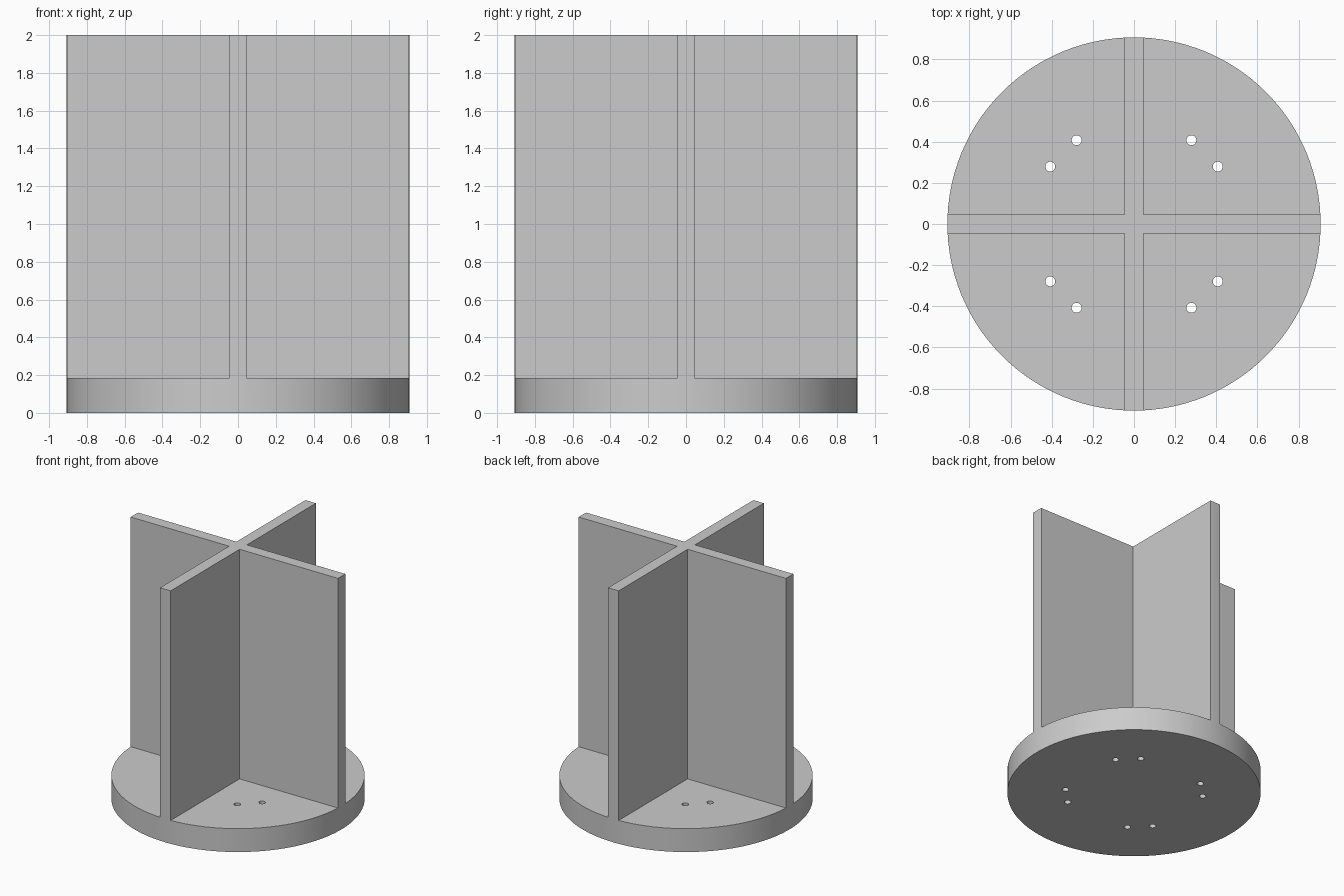
import bpy, bmesh, math
from mathutils import Matrix

cube = bpy.data.objects.get("Cube")
if cube:
    bpy.data.objects.remove(cube, do_unlink=True)

RADIUS, HEIGHT, BASE, HALF = 0.907, 2.0, 0.185, 0.046
HOLE_NEAR, HOLE_FAR, HOLE_RADIUS = 0.279, 0.407, 0.024


def add_cylinder(bm, x, y, z0, z1, radius, sides):
    bmesh.ops.create_cone(
        bm, cap_ends=True, segments=sides, radius1=radius, radius2=radius,
        depth=z1 - z0, matrix=Matrix.Translation((x, y, (z0 + z1) / 2)))


def add_box(bm, lo, hi):
    mid = [(a + b) / 2 for a, b in zip(lo, hi)]
    size = [b - a for a, b in zip(lo, hi)]
    bmesh.ops.create_cube(
        bm, size=1, matrix=Matrix.Translation(mid) @ Matrix.Diagonal((*size, 1)))


def make_object(name, bm):
    mesh = bpy.data.meshes.new(name)
    bm.to_mesh(mesh)
    bm.free()
    obj = bpy.data.objects.new(name, mesh)
    bpy.context.collection.objects.link(obj)
    return obj


def cut(obj, cutter):
    mod = obj.modifiers.new(cutter.name, 'BOOLEAN')
    mod.operation, mod.solver, mod.object = 'DIFFERENCE', 'EXACT', cutter
    bpy.context.view_layer.objects.active = obj
    bpy.ops.object.modifier_apply(modifier=mod.name)
    bpy.data.objects.remove(cutter, do_unlink=True)


# Round body, from which the base and the crossed vanes are cut
bm = bmesh.new()
add_cylinder(bm, 0, 0, 0, HEIGHT, RADIUS, 128)
stand = make_object("round_base_with_crossed_vanes", bm)

# Four open quarters between the vanes, and a pair of bolt holes in each
quarters, holes = bmesh.new(), bmesh.new()
for sx in (-1, 1):
    for sy in (-1, 1):
        xs, ys = sorted((sx * HALF, sx * 1.2)), sorted((sy * HALF, sy * 1.2))
        add_box(quarters, (xs[0], ys[0], BASE), (xs[1], ys[1], HEIGHT + 0.2))
        for x, y in ((HOLE_NEAR, HOLE_FAR), (HOLE_FAR, HOLE_NEAR)):
            add_cylinder(holes, sx * x, sy * y, -0.1, BASE + 0.1, HOLE_RADIUS, 32)
cut(stand, make_object("quarter_cutter", quarters))
cut(stand, make_object("bolt_hole_cutter", holes))

# Plain grey finish
grey = bpy.data.materials.new("light_grey")
grey.use_nodes = True
colour = (0.6, 0.6, 0.6, 1)
grey.diffuse_color = colour
grey.node_tree.nodes["Principled BSDF"].inputs["Base Color"].default_value = colour
stand.data.materials.clear()
stand.data.materials.append(grey)

# Smooth round walls with sharp edges
bpy.ops.object.select_all(action='DESELECT')
stand.select_set(True)
bpy.context.view_layer.objects.active = stand
bpy.ops.object.shade_smooth_by_angle(angle=math.radians(30))
